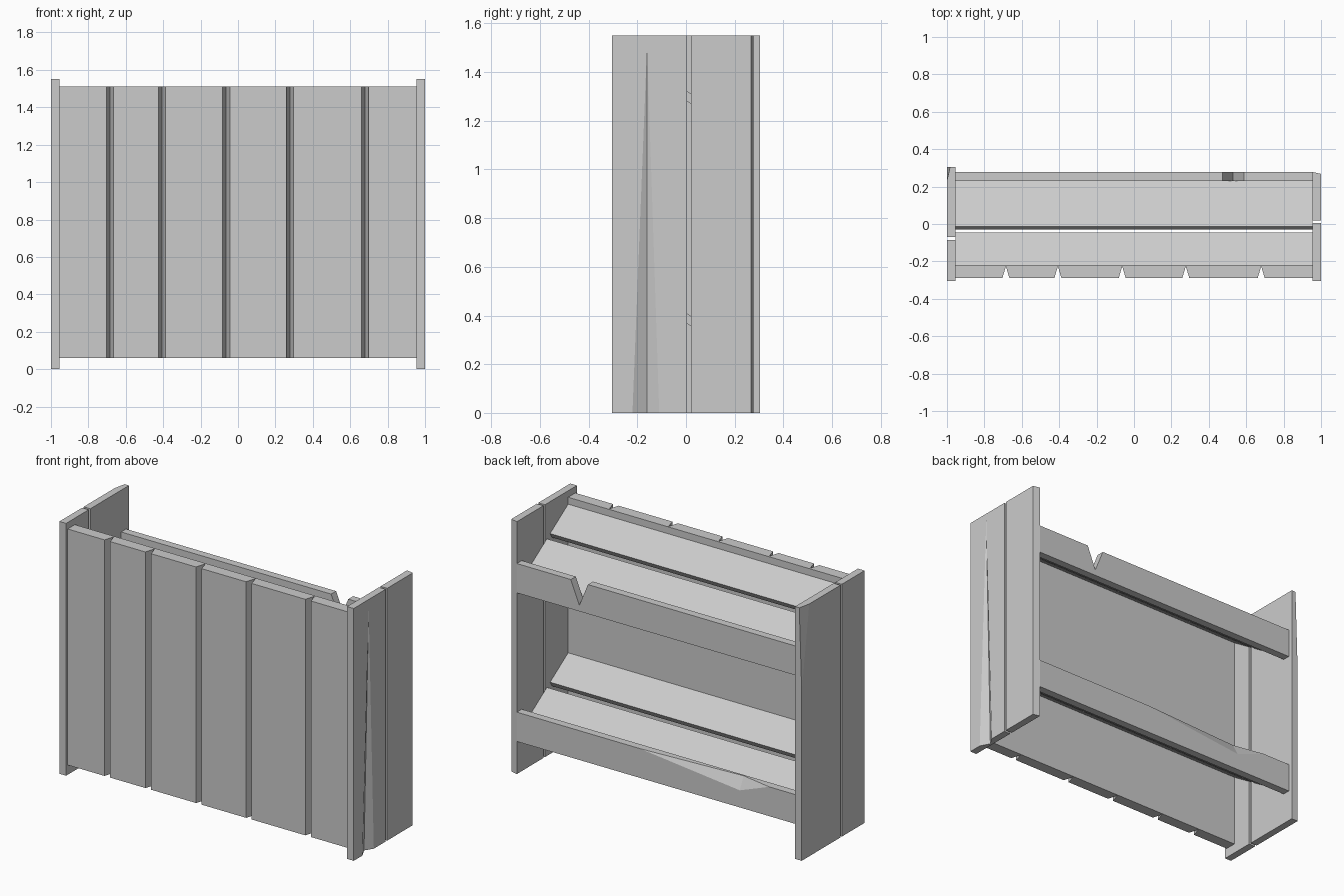
import bpy, bmesh
from mathutils import Vector

cube = bpy.data.objects.get("Cube")
if cube:
    bpy.data.objects.remove(cube, do_unlink=True)

grey = bpy.data.materials.new("plain_grey")
grey.use_nodes = True
grey.diffuse_color = (0.6, 0.6, 0.6, 1)
grey.node_tree.nodes["Principled BSDF"].inputs["Base Color"].default_value = (0.6, 0.6, 0.6, 1)


def finish(name, bm):
    bmesh.ops.recalc_face_normals(bm, faces=bm.faces)
    mesh = bpy.data.meshes.new(name)
    bm.to_mesh(mesh)
    bm.free()
    mesh.materials.append(grey)
    obj = bpy.data.objects.new(name, mesh)
    bpy.context.collection.objects.link(obj)
    return obj


def prism(name, outline, offset):
    """Extrude a flat outline along an offset."""
    bm = bmesh.new()
    face = bm.faces.new([bm.verts.new(p) for p in outline])
    out = bmesh.ops.extrude_face_region(bm, geom=[face])
    moved = [g for g in out["geom"] if isinstance(g, bmesh.types.BMVert)]
    bmesh.ops.translate(bm, verts=moved, vec=Vector(offset))
    return finish(name, bm)


def box(name, x0, x1, y0, y1, z0, z1):
    return prism(name, [(x0, y0, z0), (x1, y0, z0), (x1, y1, z0), (x0, y1, z0)], (0, 0, z1 - z0))


def carve(obj, points):
    """Cut the convex hull of some points out of a board."""
    bm = bmesh.new()
    for p in points:
        bm.verts.new(p)
    bmesh.ops.convex_hull(bm, input=bm.verts)
    cutter = finish("cutter", bm)
    cutter.hide_render = True
    mod = obj.modifiers.new("carve", "BOOLEAN")
    mod.operation = "DIFFERENCE"
    mod.solver = "EXACT"
    mod.object = cutter
    bpy.context.view_layer.objects.active = obj
    bpy.ops.object.modifier_apply(modifier=mod.name)
    bpy.data.objects.remove(cutter, do_unlink=True)


HALF, TOP = 0.955, 1.55

# Side panels, two upright boards each with a narrow gap
right_front = box("right_side_front_board", 0.955, 1, -0.305, 0.005, 0, TOP)
prism("right_side_back_board",
      [(0.955, 0.02, 0), (1, 0.02, 0), (1, 0.268, 0), (0.955, 0.278, 0)], (0, 0, TOP))
box("left_side_front_board", -1, -0.955, -0.305, -0.085, 0, TOP)
left_back = box("left_side_back_board", -1, -0.955, -0.07, 0.305, 0, TOP)

# Long split in the right front board
split = []
for z, spread in ((-0.03, 1.02), (1.51, 0)):
    for x in (1, 1.04):
        split += [(x, -0.16 - 0.06 * spread, z), (x, -0.16 + 0.05 * spread, z)]
split.append((0.968, -0.16, -0.03))
carve(right_front, split[:4] + split[4::2][:2] + split[-1:])

# Chipped corner of the left back board
carve(left_back, [(-1, 0.23, 1.56), (-0.982, 0.31, 1.56), (-1, 0.31, 1.0),
                  (-1.03, 0.23, 1.56), (-1.03, 0.31, 1.56), (-1.03, 0.31, 1.0)])

# Front wall with V grooves between its boards
outline = [(-HALF, -0.22), (-HALF, -0.29)]
for gx in (-0.685, -0.407, -0.063, 0.277, 0.68):
    outline += [(gx - 0.019, -0.29), (gx, -0.226), (gx + 0.019, -0.29)]
outline += [(HALF, -0.29), (HALF, -0.22)]
prism("front_wall", [(x, y, 0.06) for x, y in outline], (0, 0, 1.45))

# Two sloping shelves, two planks each, with an upright lip at the back
SLOPE, THICK = -0.65, 0.042
lips = {}
for label, mid in (("lower", 0.405), ("upper", 1.318)):
    def height(y):
        return mid + SLOPE * (y - 0.01)
    # start, end, and lean of each cut end
    for part, y0, y1, lean0, lean1 in (("front", -0.22, -0.045, 0, 0.018),
                                       ("back", -0.014, 0.232, 0.016, 0)):
        a, b = y0 - lean0, y1 - lean1
        profile = [(y0, height(y0)), (y1, height(y1)),
                   (b, height(b) - THICK), (a, height(a) - THICK)]
        prism(f"{label}_shelf_{part}_plank", [(-HALF, y, z) for y, z in profile], (2 * HALF, 0, 0))
    lips[label] = box(f"{label}_shelf_lip", -HALF, HALF, 0.23, 0.278, mid - 0.205, mid - 0.025)

# Notch in the upper lip
carve(lips["upper"], [(x, y, z) for y in (0.2, 0.31)
                      for x, z in ((0.465, 1.31), (0.595, 1.31), (0.53, 1.15))])

# Long chip along the outer edge of the lower lip
rim = 0.38
carve(lips["lower"], [(0.12, 0.278, rim), (-0.76, 0.278, rim), (-0.56, 0.278, 0.305),
                      (-0.56, 0.24, rim), (0.12, 0.3, rim + 0.02), (-0.76, 0.3, rim + 0.02),
                      (-0.56, 0.3, 0.305), (-0.56, 0.24, rim + 0.02)])
